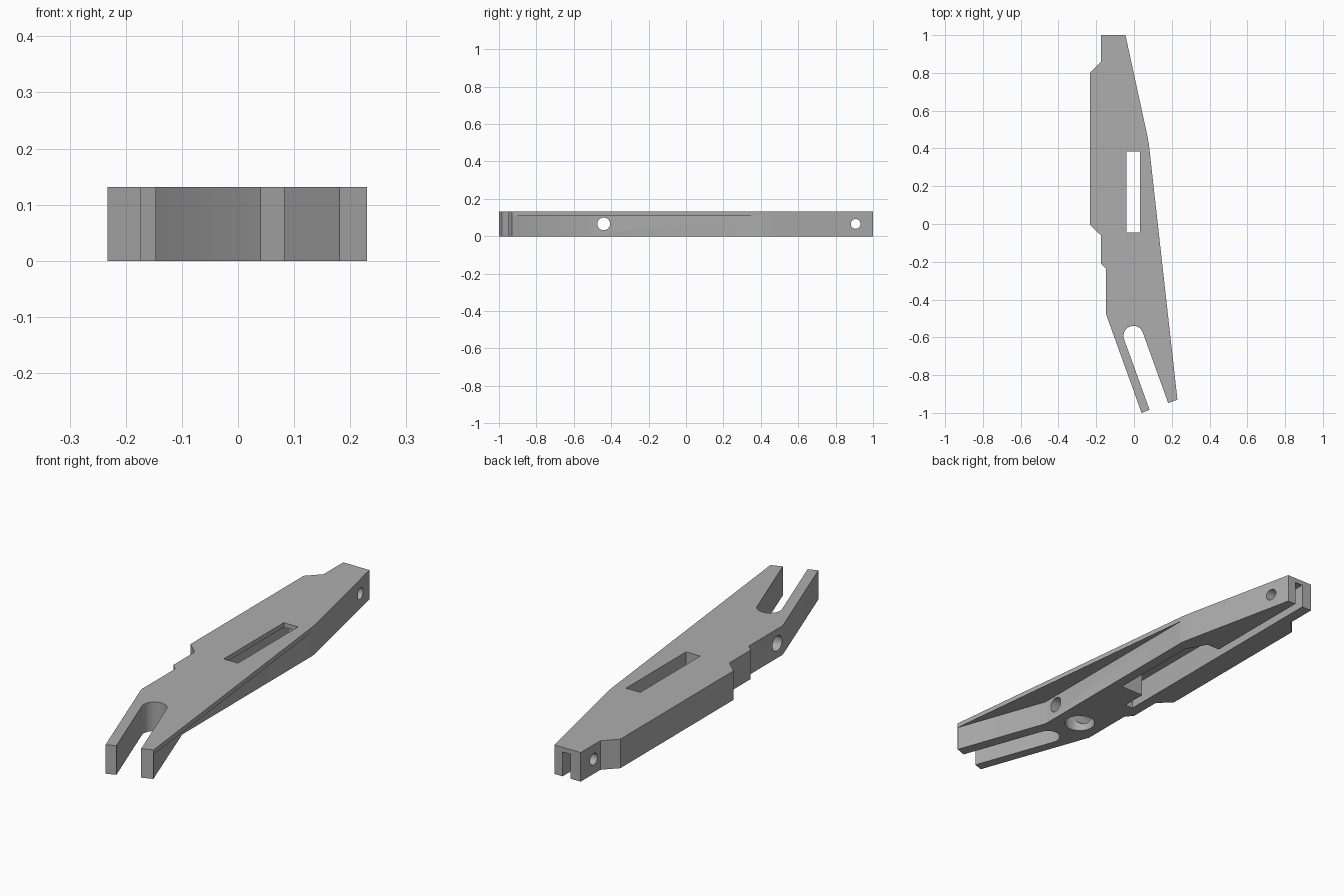
import bpy, math
from mathutils import Vector

cube = bpy.data.objects.get("Cube")
if cube:
    bpy.data.objects.remove(cube, do_unlink=True)

HEIGHT = 0.131
ROOF = 0.11      # underside of the top skin
LOW = -0.1       # cutters start below the base
HIGH = 0.3       # through cutters end above the top

grey = bpy.data.materials.new("plain_grey")
grey.use_nodes = True
grey.diffuse_color = (0.42, 0.42, 0.42, 1)
grey.node_tree.nodes["Principled BSDF"].inputs["Base Color"].default_value = grey.diffuse_color


def prism(name, outline, z0, z1):
    """Extrude a counter-clockwise outline from z0 to z1."""
    n = len(outline)
    verts = [(x, y, z) for z in (z0, z1) for x, y in outline]
    faces = [list(range(n))[::-1], list(range(n, 2 * n))]
    faces += [[i, (i + 1) % n, n + (i + 1) % n, n + i] for i in range(n)]
    mesh = bpy.data.meshes.new(name)
    mesh.from_pydata(verts, [], faces)
    mesh.materials.append(grey)
    obj = bpy.data.objects.new(name, mesh)
    bpy.context.collection.objects.link(obj)
    return obj


def box(name, x0, x1, y0, y1, z1):
    return prism(name, [(x0, y0), (x1, y0), (x1, y1), (x0, y1)], LOW, z1)


def arc(cx, cy, r, start, sweep, steps):
    return [(cx + r * math.cos(start + sweep * i / steps),
             cy + r * math.sin(start + sweep * i / steps)) for i in range(steps + 1)]


def cut(target, cutter):
    cutter.hide_render = True
    mod = target.modifiers.new("cut", 'BOOLEAN')
    mod.operation = 'DIFFERENCE'
    mod.solver = 'EXACT'
    mod.object = cutter
    bpy.ops.object.select_all(action='DESELECT')
    bpy.context.view_layer.objects.active = target
    target.select_set(True)
    bpy.ops.object.modifier_apply(modifier=mod.name)
    bpy.data.objects.remove(cutter, do_unlink=True)


# Main lever body
body = prism("lever_body", [
    (0.04, -1.0), (0.23, -0.93), (0.079, 0.42), (0.07, 0.47), (-0.045, 1.0),
    (-0.175, 1.0), (-0.175, 0.86), (-0.233, 0.80), (-0.233, -0.005),
    (-0.175, -0.06), (-0.175, -0.21), (-0.147, -0.238), (-0.147, -0.48)], 0, HEIGHT)

# Relief under the overhanging top skin on the left flank
cut(body, prism("flank_relief", [
    (0.079, -0.51), (0.229, -0.93), (0.4, -0.93), (0.4, 0.41), (0.079, 0.41)], LOW, ROOF))

# Round-ended fork slot, running along the slanted arms
d = Vector((0.339, -0.941))
angle = math.atan2(0.339, 0.941)
fork = arc(-0.003, -0.592, 0.0525, angle, math.pi, 24)
far = d * 0.7
fork += [(fork[-1][0] + far.x, fork[-1][1] + far.y), (fork[0][0] + far.x, fork[0][1] + far.y)]
cut(body, prism("fork_slot", fork, LOW, HIGH))

# Window through the top, wide pocket and narrow channel from below
cut(body, box("window", -0.04, 0.031, -0.045, 0.383, HIGH))
cut(body, prism("belly_pocket", [
    (-0.125, -0.045), (0.031, -0.045), (0.031, 0.383), (-0.02, 0.478), (-0.125, 0.478)], LOW, ROOF))
cut(body, box("channel", -0.125, -0.085, -0.16, 1.2, ROOF))

# Round blind recess around the front pivot
cut(body, prism("pivot_recess", arc(-0.033, -0.41, 0.065, 0, math.tau, 32)[:-1], LOW, ROOF))

# Cross holes for the pins
for name, y, r in (("front_pin_hole", -0.44, 0.034), ("back_pin_hole", 0.907, 0.026)):
    bpy.ops.mesh.primitive_cylinder_add(vertices=32, radius=r, depth=1,
                                        location=(0, y, 0.066), rotation=(0, math.pi / 2, 0))
    pin = bpy.context.object
    pin.name = name
    pin.data.materials.append(grey)
    cut(body, pin)

bpy.context.view_layer.objects.active = body
body.select_set(True)
bpy.ops.object.shade_smooth_by_angle(angle=math.radians(25))
